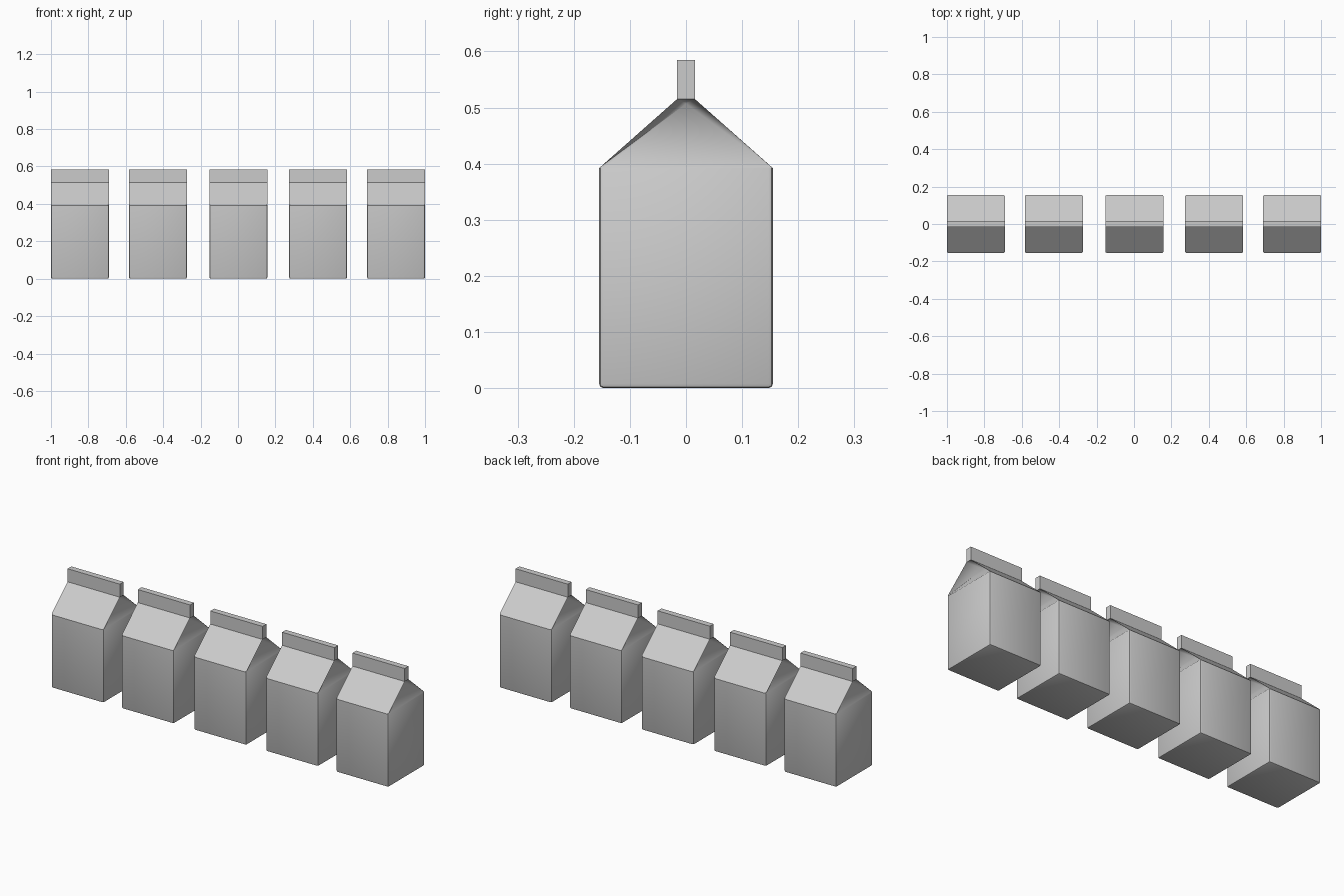
import bpy
import bmesh

# Remove the default object
cube = bpy.data.objects.get("Cube")
if cube:
    bpy.data.objects.remove(cube, do_unlink=True)

HALF = 0.155          # half width of the square body
SHOULDER = 0.392      # where the roof begins
RIDGE = 0.515         # where the sealed fin begins
TOP = 0.585
FIN = 0.016           # half thickness of the fin
FOLD = 0.09           # how far the end gussets tuck in

# One plain card colour
card = bpy.data.materials.new("plain_grey_card")
card.use_nodes = True
grey = (0.6, 0.6, 0.6, 1)
card.diffuse_color = grey
card.node_tree.nodes["Principled BSDF"].inputs["Base Color"].default_value = grey


def ring(bm, half_y, z):
    """Four corners, anticlockwise from the front right."""
    return [bm.verts.new((sx * HALF, sy * half_y, z))
            for sx, sy in ((-1, -1), (1, -1), (1, 1), (-1, 1))]


def carton_mesh():
    bm = bmesh.new()
    base = ring(bm, HALF, 0)
    shoulder = ring(bm, HALF, SHOULDER)
    ridge = ring(bm, FIN, RIDGE)
    top = ring(bm, FIN, TOP)

    # Body walls and fin walls, closed below and above
    for low, high in ((base, shoulder), (ridge, top)):
        for i in range(4):
            j = (i + 1) % 4
            bm.faces.new((low[i], low[j], high[j], high[i]))
    bm.faces.new(base[::-1])
    bm.faces.new(top)

    # Sloping roof panels, front and back
    for i, j in ((0, 1), (2, 3)):
        bm.faces.new((shoulder[i], shoulder[j], ridge[j], ridge[i]))

    # Tucked gussets at both ends
    for i, j, side in ((1, 2, 1), (3, 0, -1)):
        tuck = bm.verts.new((side * (HALF - FOLD), 0, RIDGE - 0.008))
        bm.faces.new((shoulder[i], shoulder[j], tuck))
        bm.faces.new((shoulder[i], tuck, ridge[i]))
        bm.faces.new((shoulder[j], ridge[j], tuck))
        bm.faces.new((ridge[i], tuck, ridge[j]))

    # Soft corners on the body
    soft = [e for e in bm.edges
            if all(v.co.z < SHOULDER + 0.01 for v in e.verts)
            and any(v.co.z < 0.01 for v in e.verts)]
    bmesh.ops.bevel(bm, geom=soft, offset=0.008, segments=2,
                    profile=0.5, affect='EDGES')
    bmesh.ops.recalc_face_normals(bm, faces=bm.faces[:])

    # Crisp creases everywhere but on the gusset folds
    for face in bm.faces:
        face.smooth = True
    for edge in bm.edges:
        on_fold = any(abs(v.co.x) < HALF - FOLD / 2 for v in edge.verts)
        edge.smooth = on_fold or edge.calc_face_angle(0) < 0.6

    mesh = bpy.data.meshes.new("carton")
    bm.to_mesh(mesh)
    bm.free()
    mesh.materials.append(card)
    return mesh


# Row of five cartons
mesh = carton_mesh()
for n, x in enumerate((-0.845, -0.428, 0.002, 0.428, 0.845), 1):
    carton = bpy.data.objects.new(f"carton_{n}", mesh)
    carton.location.x = x
    bpy.context.collection.objects.link(carton)
